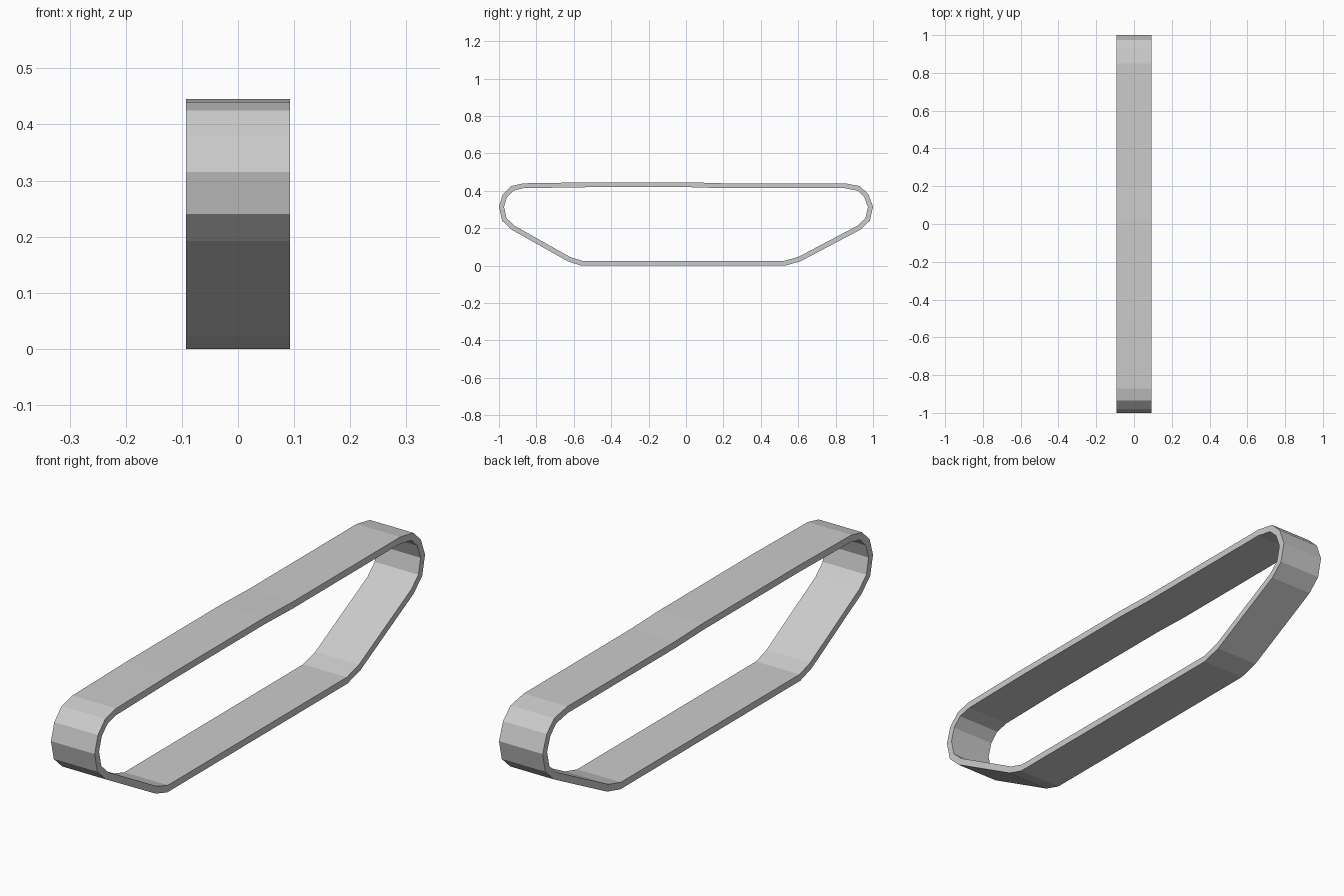
import bpy
import bmesh
from mathutils import Vector

cube = bpy.data.objects.get("Cube")
if cube:
    bpy.data.objects.remove(cube, do_unlink=True)

HALF_WIDTH = 0.0925
THICKNESS = 0.026

# Outer side profile (y, z), counter-clockwise from the lower front
PROFILE = [
    (-0.56, 0.0), (0.53, 0.0), (0.61, 0.022),
    (0.932, 0.192), (0.983, 0.24), (1.0, 0.315), (0.975, 0.382),
    (0.93, 0.425), (0.85, 0.44),
    (0.2, 0.44), (0.03, 0.445), (-0.54, 0.445),
    (-0.87, 0.44), (-0.935, 0.425), (-0.98, 0.38), (-1.0, 0.315),
    (-0.983, 0.24), (-0.932, 0.192), (-0.63, 0.022),
]


def inset(points, depth):
    """Offset a closed profile inward with mitred corners."""
    pts = [Vector(p) for p in points]
    result = []
    for i, p in enumerate(pts):
        before = (p - pts[i - 1]).normalized()
        after = (pts[(i + 1) % len(pts)] - p).normalized()
        n1 = Vector((-before.y, before.x))
        n2 = Vector((-after.y, after.x))
        result.append(p + (n1 + n2) * depth / (1 + n1.dot(n2)))
    return result


# Track band: outer and inner loops joined into a closed ring
bm = bmesh.new()
loops = [
    [bm.verts.new((x, y, z)) for y, z in outline]
    for outline in (PROFILE, inset(PROFILE, THICKNESS))
    for x in (-HALF_WIDTH, HALF_WIDTH)
]
outer_r, outer_l, inner_r, inner_l = loops
for a, b in ((outer_r, outer_l), (outer_l, inner_l),
             (inner_l, inner_r), (inner_r, outer_r)):
    for i in range(len(PROFILE)):
        j = (i + 1) % len(PROFILE)
        bm.faces.new((a[i], a[j], b[j], b[i]))
bmesh.ops.recalc_face_normals(bm, faces=bm.faces)

mesh = bpy.data.meshes.new("track_band")
bm.to_mesh(mesh)
bm.free()
track = bpy.data.objects.new("track_band", mesh)
bpy.context.collection.objects.link(track)

# Plain grey finish
grey = bpy.data.materials.new("plain_grey")
grey.use_nodes = True
colour = (0.6, 0.6, 0.6, 1.0)
grey.diffuse_color = colour
grey.node_tree.nodes["Principled BSDF"].inputs["Base Color"].default_value = colour
mesh.materials.append(grey)
